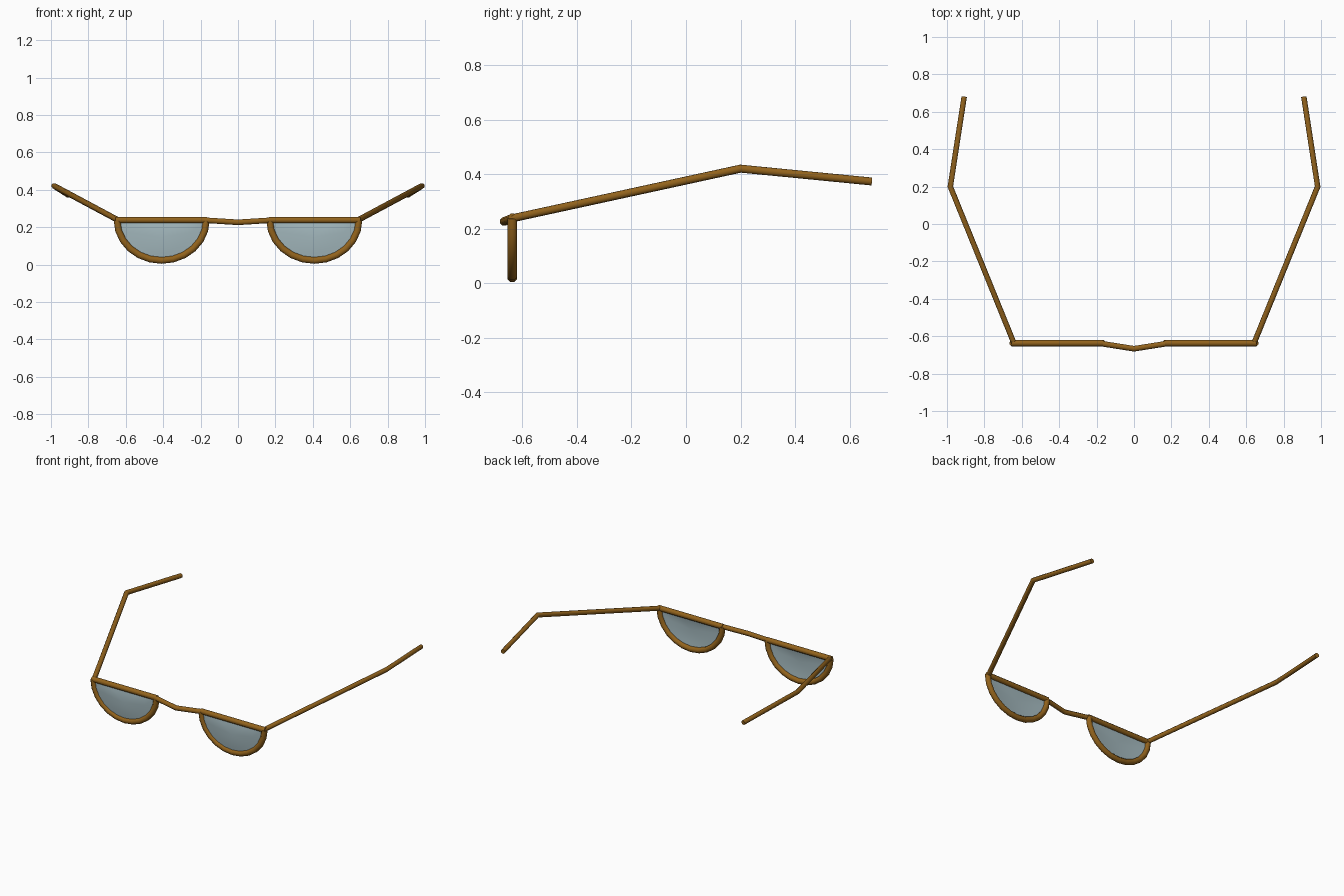
import bpy, bmesh, math
from mathutils import Vector

if "Cube" in bpy.data.objects:
    bpy.data.objects.remove(bpy.data.objects["Cube"])


def material(name, color):
    m = bpy.data.materials.new(name)
    m.diffuse_color = color
    m.use_nodes = True
    m.node_tree.nodes["Principled BSDF"].inputs["Base Color"].default_value = m.diffuse_color
    return m


WOOD = material("brown_frame", (0.29, 0.125, 0.012, 1))
GLASS = material("tinted_glass", (0.36, 0.47, 0.50, 1))


def finish(name, bm, mat, angle):
    bmesh.ops.recalc_face_normals(bm, faces=bm.faces)
    me = bpy.data.meshes.new(name)
    bm.to_mesh(me)
    bm.free()
    ob = bpy.data.objects.new(name, me)
    bpy.context.collection.objects.link(ob)
    me.materials.append(mat)
    bpy.ops.object.select_all(action='DESELECT')
    ob.select_set(True)
    bpy.context.view_layer.objects.active = ob
    bpy.ops.object.shade_smooth_by_angle(angle=math.radians(angle))
    return ob


def tube(name, path, r, sides=8):
    """Mitred tube: the ring slides along each segment onto the next joint plane."""
    pts = [Vector(p) for p in path]
    dirs = [(b - a).normalized() for a, b in zip(pts, pts[1:])]
    u = dirs[0].orthogonal().normalized()
    v = dirs[0].cross(u)
    angs = [2 * math.pi * (i + 0.5) / sides for i in range(sides)]
    ring = [pts[0] + r * (math.cos(a) * u + math.sin(a) * v) for a in angs]
    bm = bmesh.new()
    last = [bm.verts.new(p) for p in ring]
    bm.faces.new(last)
    for i, d in enumerate(dirs):
        n = d + dirs[i + 1] if i + 1 < len(dirs) else d
        ring = [p + d * ((pts[i + 1] - p).dot(n) / d.dot(n)) for p in ring]
        new = [bm.verts.new(p) for p in ring]
        for k in range(sides):
            j = (k + 1) % sides
            bm.faces.new((last[k], last[j], new[j], new[k]))
        last = new
    bm.faces.new(last)
    return finish(name, bm, WOOD, 50)


CX, Y, TOP, RX, RZ, N = 0.408, -0.637, 0.238, 0.239, 0.216, 12


def lens(name, cx):
    """Half-moon pane, very slightly domed to the front."""
    bm = bmesh.new()
    outline = [(math.cos(math.pi * i / N), -math.sin(math.pi * i / N)) for i in range(N + 1)]
    outline += [(-0.5, 0), (0, 0), (0.5, 0)]
    for side in (-1, 1):
        rings = []
        for s, bulge in ((1, 0), (0.66, 0.006), (0.33, 0.009)):
            rings.append([bm.verts.new((cx + RX * x * s, Y - 0.002 + side * 0.002 - bulge,
                                        TOP - 0.09 + (RZ * z + 0.09) * s)) for x, z in outline])
        mid = bm.verts.new((cx, Y - 0.002 + side * 0.002 - 0.010, TOP - 0.09))
        m = len(outline)
        for k in range(m):
            j = (k + 1) % m
            for a, b in zip(rings, rings[1:]):
                bm.faces.new((a[k], a[j], b[j], b[k]))
            bm.faces.new((rings[-1][k], rings[-1][j], mid))
        if side == -1:
            front = rings[0]
        else:
            for k in range(m):
                j = (k + 1) % m
                bm.faces.new((front[k], front[j], rings[0][j], rings[0][k]))
    finish(name, bm, GLASS, 40)


for s, label in ((-1, "left"), (1, "right")):
    # half-round lower rim
    arc = [(s * CX + RX * math.cos(math.pi * i / N), Y,
            TOP - RZ * math.sin(math.pi * i / N)) for i in range(N + 1)]
    tube("lower_rim_" + label, arc, 0.019)
    # straight brow bar
    tube("brow_bar_" + label, [(s * 0.165, Y, TOP), (s * 0.655, Y, TOP)], 0.018)
    lens("lens_" + label, s * CX)
    # temple arm bent at the ear
    tube("temple_arm_" + label, [(s * 0.642, -0.637, 0.238), (s * 0.982, 0.2, 0.42),
                                 (s * 0.908, 0.68, 0.373)], 0.0155)

# nose bridge
tube("nose_bridge", [(-0.19, Y, 0.238), (0, -0.667, 0.226), (0.19, Y, 0.238)], 0.016)
